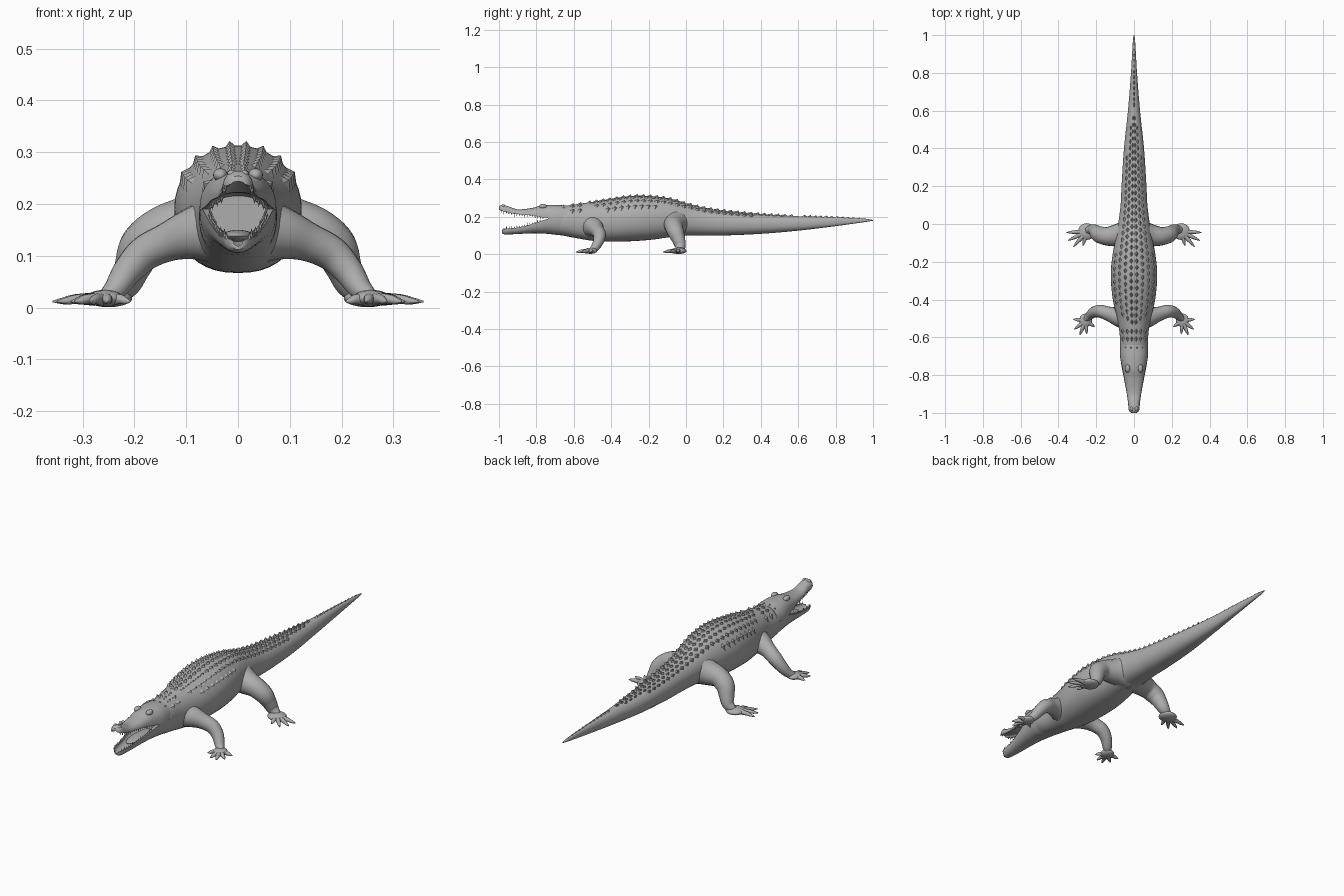
import bpy, bmesh
from math import sin, cos, pi, radians
from mathutils import Vector

cube = bpy.data.objects.get("Cube")
if cube:
    bpy.data.objects.remove(cube, do_unlink=True)

grey = bpy.data.materials.new("hide_grey")
grey.use_nodes = True
grey.diffuse_color = (0.42, 0.42, 0.42, 1)
grey.node_tree.nodes["Principled BSDF"].inputs["Base Color"].default_value = grey.diffuse_color


def finish(name, bm, mirror=False, smooth=True, angle=50):
    bmesh.ops.recalc_face_normals(bm, faces=bm.faces)
    mesh = bpy.data.meshes.new(name)
    bm.to_mesh(mesh)
    bm.free()
    mesh.materials.append(grey)
    ob = bpy.data.objects.new(name, mesh)
    bpy.context.collection.objects.link(ob)
    if mirror:
        ob.modifiers.new("mirror", 'MIRROR').use_clip = False
    if smooth:
        bpy.ops.object.select_all(action='DESELECT')
        ob.select_set(True)
        bpy.context.view_layer.objects.active = ob
        bpy.ops.object.shade_smooth_by_angle(angle=radians(angle))
    return ob


def sample(stations, y):
    """Smooth interpolation of (y, half width, bottom, top) stations."""
    last = len(stations) - 1
    y = min(max(y, stations[0][0]), stations[-1][0])
    i = next(k for k in range(last) if y <= stations[k + 1][0])
    a, b = stations[i], stations[i + 1]
    p, q = stations[max(i - 1, 0)], stations[min(i + 2, last)]
    h = b[0] - a[0]
    t = (y - a[0]) / h
    out = []
    for k in (1, 2, 3):
        m0 = (b[k] - p[k]) / (b[0] - p[0]) * h
        m1 = (q[k] - a[k]) / (q[0] - a[0]) * h
        out.append((2*t**3 - 3*t*t + 1) * a[k] + (t**3 - 2*t*t + t) * m0
                   + (3*t*t - 2*t**3) * b[k] + (t**3 - t*t) * m1)
    return out


def bridge(bm, rings):
    for r, s in zip(rings, rings[1:]):
        for k in range(len(r)):
            j = (k + 1) % len(r)
            bm.faces.new((r[k], r[j], s[j], s[k]))


def loft(name, stations, section, steps):
    bm = bmesh.new()
    rings = []
    y0, y1 = stations[0][0], stations[-1][0]
    for i in range(steps + 1):
        y = y0 + (y1 - y0) * i / steps
        rings.append([bm.verts.new((x, y, z)) for x, z in section(*sample(stations, y))])
    bridge(bm, rings)
    bm.faces.new(rings[0])
    bm.faces.new(rings[-1])
    return finish(name, bm)


def power(v, e):
    return abs(v) ** e * (1 if v >= 0 else -1)


def body_section(w, zb, zt):
    mid, h = (zb + zt) / 2, (zt - zb) / 2
    pts = []
    for k in range(40):
        a = 2 * pi * k / 40
        e = 1 if sin(a) >= 0 else 0.84
        pts.append((w * power(cos(a), e), mid + h * power(sin(a), e)))
    return pts


def jaw_section(lip_up, hollow):
    """Shell open towards the mouth: outer arc, then hollow inner arc."""
    def section(w, zb, zt):
        lip, h = (zt, zb - zt) if lip_up else (zb, zt - zb)
        arc = [pi * k / 16 for k in range(17)]
        outer = [(w * power(cos(a), 0.85), lip + h * power(sin(a), 0.85)) for a in arc]
        inner = [(0.78 * w * cos(a), lip + hollow * h * sin(a)) for a in reversed(arc)]
        return outer + inner
    return section


# Trunk and tail
BODY = [(-.72, .06, .112, .25), (-.66, .074, .1, .257), (-.58, .076, .085, .268),
        (-.5, .09, .072, .28), (-.4, .112, .067, .296), (-.28, .123, .07, .312),
        (-.18, .116, .078, .31), (-.08, .098, .092, .296), (0, .084, .099, .272),
        (.1, .071, .1, .248), (.2, .066, .1, .233), (.4, .053, .109, .214),
        (.6, .032, .126, .203), (.8, .016, .15, .197), (.97, .006, .174, .188),
        (1, .002, .179, .183)]
loft("body_and_tail", BODY, body_section, 110)

# Open jaws
UPPER = [(-1, .016, .238, .254), (-.985, .028, .232, .264), (-.95, .031, .222, .256),
         (-.9, .038, .214, .24), (-.82, .052, .207, .248), (-.77, .061, .197, .261),
         (-.7, .074, .187, .264), (-.64, .072, .18, .26)]
LOWER = [(-.985, .012, .112, .13), (-.97, .026, .106, .136), (-.9, .038, .108, .142),
         (-.82, .053, .112, .162), (-.74, .068, .109, .189), (-.68, .074, .102, .192),
         (-.63, .072, .1, .19)]
loft("upper_jaw", UPPER, jaw_section(False, 0.35), 50)
loft("lower_jaw", LOWER, jaw_section(True, 0.6), 50)


def blob(name, centre, size, mirror=True):
    bm = bmesh.new()
    bmesh.ops.create_uvsphere(bm, u_segments=20, v_segments=12, radius=1)
    for v in bm.verts:
        v.co = Vector(c + s * p for c, s, p in zip(centre, size, v.co))
    return finish(name, bm, mirror)


blob("tongue", (0, -.8, .138), (.032, .1, .012), False)
blob("eye", (.034, -.765, .256), (.014, .021, .013))
blob("nostril", (.012, -.978, .257), (.009, .012, .009))


# Teeth along both lips
def teeth(name, stations, lip_index, direction, y_end, count):
    bm = bmesh.new()
    for i in range(count):
        y = stations[0][0] + .012 + (y_end - stations[0][0] - .012) * i / (count - 1)
        s = sample(stations, y)
        size = .02 if i % 4 == 1 else .014
        base = Vector((s[0] * .9, y, s[lip_index] - direction * .003))
        r = .0042
        ring = [bm.verts.new(base + Vector((r * cos(a), r * sin(a), 0)))
                for a in (2 * pi * k / 6 for k in range(6))]
        tip = bm.verts.new(base + Vector((0, 0, direction * size)))
        for k in range(6):
            bm.faces.new((ring[k], ring[(k + 1) % 6], tip))
        bm.faces.new(ring)
    finish(name, bm, True)


teeth("upper_teeth", UPPER, 1, -1, -.765, 17)
teeth("lower_teeth", LOWER, 2, 1, -.78, 15)

# Rows of keeled scutes over neck, back and tail
bm = bmesh.new()


def scute(f, y, length, width, height):
    w, zb, zt = sample(BODY, y)
    mid, h = (zb + zt) / 2, (zt - zb) / 2
    def on_skin(g, yy):
        ww, b, t = sample(BODY, yy)
        return Vector((g * ww, yy, (b + t) / 2 + (t - b) / 2 * max(0, 1 - g * g) ** .5 - .002))
    g = width / w
    corners = [on_skin(f, y - length), on_skin(f + g, y), on_skin(f, y + length), on_skin(f - g, y)]
    normal = Vector((f / w, 0, max(0, 1 - f * f) ** .5 / h)).normalized()
    top = on_skin(f, y + length * .45) + normal * (height + .002)
    vs = [bm.verts.new(c) for c in corners]
    apex = bm.verts.new(top)
    for k in range(4):
        bm.faces.new((vs[k], vs[(k + 1) % 4], apex))
    bm.faces.new(vs)


ROWS = [(.12, -.52, .62, .010), (.37, -.5, .56, .009), (.62, -.48, .4, .009), (.83, -.42, -.1, .007)]
for f, start, end, high in ROWS:
    n = int((end - start) / .036)
    for i in range(n):
        y = start + .036 * i
        scute(f, y, .016, min(.011, .13 * sample(BODY, y)[0]), high)
for y, fractions in ((-.57, (.15, .45, .75)), (-.61, (.15, .45, .75)), (-.66, (.2, .55))):
    for f in fractions:
        scute(f, y, .016, .011, .009)
finish("back_scutes", bm, True, smooth=False)

# Single crest at the end of the tail
bm = bmesh.new()
for i in range(12):
    scute(0, .63 + .029 * i, .016, .35 * sample(BODY, .63 + .029 * i)[0], .009 - .0004 * i)
finish("tail_crest", bm, smooth=False)


# Limbs: tapering tubes through a few (x, y, z, radius) points
def tube(bm, path, sides=16, steps=6):
    pts = [Vector(p) for p in path]
    fine = []
    for i in range(len(pts) - 1):
        a, b = pts[i], pts[i + 1]
        m0 = (b - pts[max(i - 1, 0)]) / 2
        m1 = (pts[min(i + 2, len(pts) - 1)] - a) / 2
        for k in range(steps):
            t = k / steps
            fine.append((2*t**3 - 3*t*t + 1) * a + (t**3 - 2*t*t + t) * m0
                        + (3*t*t - 2*t**3) * b + (t**3 - t*t) * m1)
    fine.append(pts[-1])
    rings, side, prev = [], None, None
    for i, p in enumerate(fine):
        tan = (fine[min(i + 1, len(fine) - 1)] - fine[max(i - 1, 0)]).to_3d().normalized()
        if side is None:
            side = tan.orthogonal().normalized()
        else:
            side = prev.rotation_difference(tan) @ side
        up, prev = tan.cross(side), tan
        rings.append([bm.verts.new(p.to_3d() + p.w * (side * cos(a) + up * sin(a)))
                      for a in (2 * pi * k / sides for k in range(sides))])
    bridge(bm, rings)
    bm.faces.new(rings[0])
    bm.faces.new(rings[-1])


def limb(name, path, pad, toes):
    bm = bmesh.new()
    tube(bm, path)
    finish(name + "_leg", bm, True)
    blob(name + "_foot", *pad)
    bm = bmesh.new()
    start = Vector(pad[0])
    for x, y in toes:
        end = Vector((x, y, .012))
        mid = start.lerp(end, .6) + Vector((0, 0, .002))
        near = start.lerp(end, .25)
        tube(bm, [(*near, .013), (*mid, .0095), (*start.lerp(end, .8), .007), (*end, .0015)], 10, 4)
    finish(name + "_toes", bm, True)


limb("front",
     [(.03, -.5, .15, .07), (.085, -.49, .143, .052), (.135, -.475, .127, .038),
      (.18, -.462, .105, .034), (.212, -.467, .072, .029), (.235, -.485, .038, .023),
      (.255, -.505, .02, .016)],
     ((.256, -.51, .018), (.034, .036, .016)),
     [(.322, -.505), (.316, -.558), (.287, -.588), (.25, -.582), (.208, -.545)])
limb("hind",
     [(.02, -.05, .175, .085), (.085, -.06, .16, .062), (.145, -.065, .147, .049),
      (.185, -.055, .118, .044), (.203, -.04, .08, .036), (.218, -.03, .045, .029),
      (.245, -.032, .022, .019)],
     ((.25, -.04, .018), (.046, .044, .017)),
     [(.358, -.045), (.35, -.088), (.322, -.122), (.27, -.115)])
